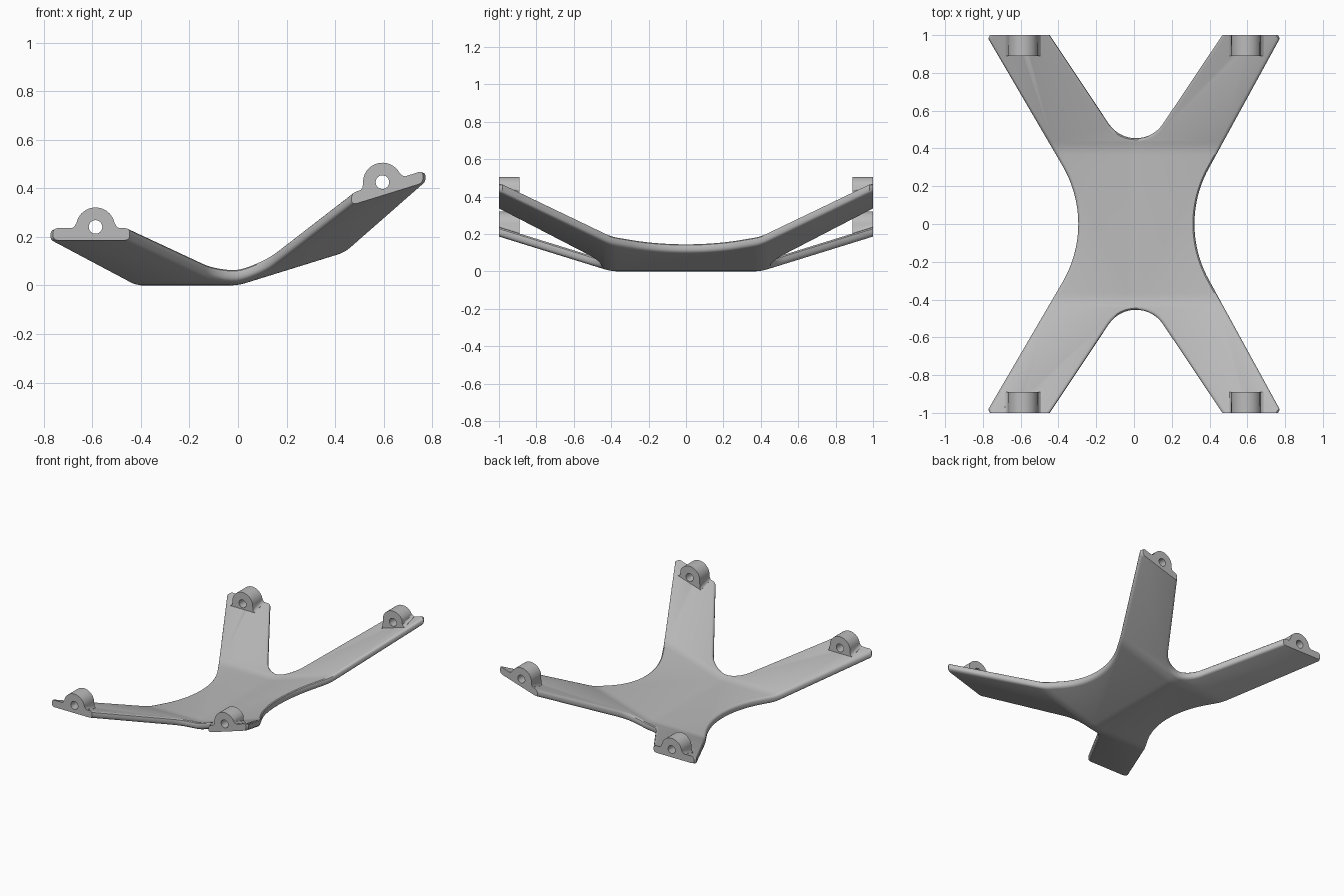
import bpy, bmesh
from math import sin, cos, pi, radians, atan
from mathutils import Vector, Matrix

cube = bpy.data.objects.get("Cube")
if cube:
    bpy.data.objects.remove(cube, do_unlink=True)

SLOPE = 0.31       # rise of every bent panel
BEND_Y = 0.4       # where the arms start to rise
SOFT = 0.035       # half width of each rounded bend
THICK = 0.05
BOSS_R, HOLE_R, BOSS_IN = 0.08, 0.028, 0.89

grey = bpy.data.materials.new("plain grey")
grey.use_nodes = True
colour = (0.5, 0.5, 0.5, 1)
grey.diffuse_color = colour
grey.node_tree.nodes["Principled BSDF"].inputs["Base Color"].default_value = colour


def ramp(t):
    """Zero, then a straight rise, with a rounded start."""
    if t < -SOFT:
        return 0
    return t if t > SOFT else (t + SOFT) ** 2 / (4 * SOFT)


def height(x, y):
    return SLOPE * (ramp(x) + ramp(abs(y) - BEND_Y))


def arc(cx, cy, r, start, end, n):
    angles = [radians(start + (end - start) * i / n) for i in range(n + 1)]
    return [(cx + r * cos(a), cy + r * sin(a)) for a in angles]


def make_object(name, bm):
    bmesh.ops.recalc_face_normals(bm, faces=bm.faces)
    mesh = bpy.data.meshes.new(name)
    bm.to_mesh(mesh)
    bm.free()
    mesh.materials.append(grey)
    obj = bpy.data.objects.new(name, mesh)
    bpy.context.collection.objects.link(obj)
    return obj


def activate(obj):
    bpy.ops.object.select_all(action='DESELECT')
    obj.select_set(True)
    bpy.context.view_layer.objects.active = obj


def cut(obj, cutter):
    activate(obj)
    mod = obj.modifiers.new("hole", 'BOOLEAN')
    mod.operation, mod.solver, mod.object = 'DIFFERENCE', 'EXACT', cutter
    bpy.ops.object.modifier_apply(modifier=mod.name)


# X-shaped outline: back half, then mirrored to the front
half = arc(0.93, 0, 0.61, 180, 151.5, 12)
half += [(0.772, 0.982), (0.762, 1), (0.468, 1)]
half += arc(0.01, 0.627, 0.173, -34.4, -145.6, 16)
half += [(-0.446, 1), (-0.762, 1), (-0.772, 0.982)]
half += arc(-0.905, 0, 0.61, 30, 0, 12)
outline = half + [(x, -y) for x, y in reversed(half[1:-1])]

# Flat plate with rounded rims, left square at the arm ends
bm = bmesh.new()
base = bm.faces.new([bm.verts.new((x, y, 0)) for x, y in outline])
top = bmesh.ops.extrude_face_region(bm, geom=[base])["geom"]
bmesh.ops.translate(bm, vec=(0, 0, THICK),
                    verts=[g for g in top if isinstance(g, bmesh.types.BMVert)])
bmesh.ops.recalc_face_normals(bm, faces=bm.faces)
rims = [e for e in bm.edges
        if abs(e.verts[0].co.z - e.verts[1].co.z) < 0.001
        and not all(abs(v.co.y) > 0.999 for v in e.verts)]
bmesh.ops.bevel(bm, geom=rims, offset=0.017, segments=3, profile=0.5, affect='EDGES')

# Slice across the bends, then fold
for axis, centre in (("X", 0), ("Y", BEND_Y), ("Y", -BEND_Y)):
    normal = Vector((1, 0, 0)) if axis == "X" else Vector((0, 1, 0))
    for i in range(-3, 4):
        bmesh.ops.bisect_plane(bm, geom=bm.verts[:] + bm.edges[:] + bm.faces[:],
                               plane_co=normal * (centre + SOFT * i / 3), plane_no=normal)
for v in bm.verts:
    v.co.z += height(v.co.x, v.co.y)
frame = make_object("frame_plate", bm)


def boss(name, x, tilt, side):
    """Round-topped lug standing on the arm end, with a bore along y."""
    centre_z = height(x, 1) + THICK + 0.005
    foot = [(-0.095, -0.03), (-0.095, -0.004), (-0.086, 0.002), (-0.081, 0.012)]
    dome = arc(0, 0, BOSS_R, 170, 10, 24)
    profile = foot + dome + [(-px, pz) for px, pz in reversed(foot)]
    turn = Matrix.Rotation(tilt, 2)
    bm = bmesh.new()
    rings = []
    for y in (1, BOSS_IN):
        ring = []
        for i, p in enumerate(profile):
            q = turn @ Vector(p)
            is_foot = i < len(foot) or i >= len(foot) + len(dome)
            drop = SLOPE * (1 - y) if is_foot else 0
            ring.append(bm.verts.new((x + q.x, side * y, centre_z + q.y - drop)))
        rings.append(ring)
        bm.faces.new(ring)
    n = len(profile)
    for i in range(n):
        j = (i + 1) % n
        bm.faces.new((rings[0][i], rings[0][j], rings[1][j], rings[1][i]))
    lug = make_object(name, bm)

    # Bore cutter goes through both the lug and the plate
    bm = bmesh.new()
    place = Matrix.Translation((x, side * 0.95, centre_z)) @ Matrix.Rotation(pi / 2, 4, 'X')
    bmesh.ops.create_cone(bm, cap_ends=True, segments=24, radius1=HOLE_R,
                          radius2=HOLE_R, depth=0.2, matrix=place)
    cutter = make_object("bore_cutter", bm)
    cutter.hide_render = True
    cut(lug, cutter)
    cut(frame, cutter)
    bpy.data.objects.remove(cutter, do_unlink=True)
    return lug


parts = [frame]
for end, side in (("front", -1), ("back", 1)):
    parts.append(boss(end + "_right_lug", -0.587, 0, side))
    parts.append(boss(end + "_left_lug", 0.595, atan(SLOPE), side))

for part in parts:
    activate(part)
    bpy.ops.object.shade_smooth_by_angle(angle=radians(35))
